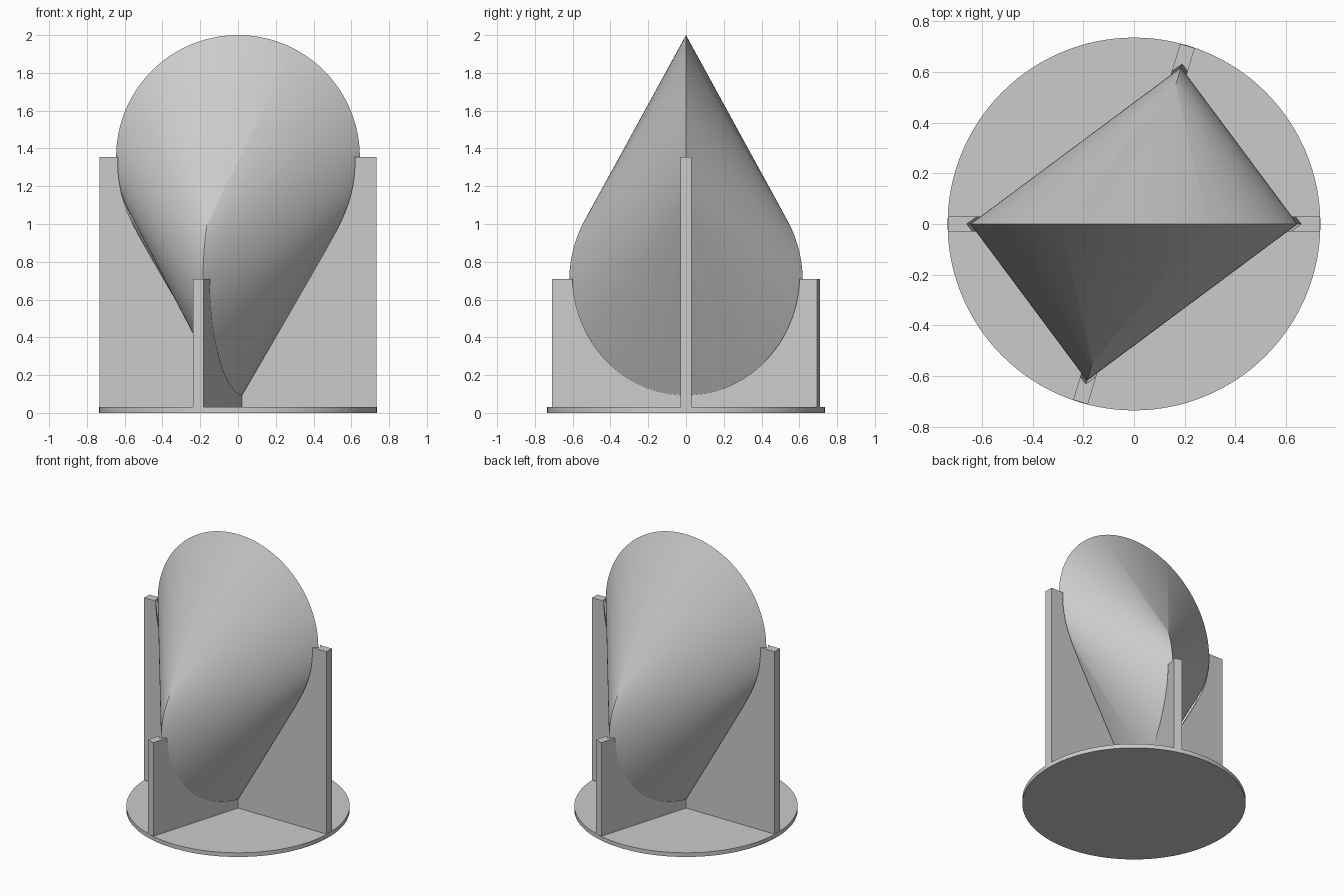
import bpy, bmesh, math
from mathutils import Matrix, Vector

if "Cube" in bpy.data.objects:
    bpy.data.objects.remove(bpy.data.objects["Cube"])

grey = bpy.data.materials.new("plain grey")
grey.use_nodes = True
colour = (0.6, 0.6, 0.6, 1)
grey.diffuse_color = colour
grey.node_tree.nodes["Principled BSDF"].inputs["Base Color"].default_value = colour

RADIUS = 0.645        # radius of both rim circles
HIGH, LOW = 1.355, 0.70
TWIST = math.radians(73.3)
BASE_R, BASE_H = 0.735, 0.03
CLEARANCE = 0.014


def finish(name, bm):
    bmesh.ops.recalc_face_normals(bm, faces=bm.faces)
    mesh = bpy.data.meshes.new(name)
    bm.to_mesh(mesh)
    bm.free()
    mesh.materials.append(grey)
    obj = bpy.data.objects.new(name, mesh)
    bpy.context.collection.objects.link(obj)
    return obj


def select(obj):
    bpy.ops.object.select_all(action='DESELECT')
    obj.select_set(True)
    bpy.context.view_layer.objects.active = obj


def smooth(obj):
    select(obj)
    bpy.ops.object.shade_smooth_by_angle(angle=math.radians(25))


def roller(name, radius, steps=240):
    """Convex skin stretched over two upright circles, one twisted."""
    bm = bmesh.new()
    for height, turn in ((HIGH, 0), (LOW, TWIST)):
        side = Vector((math.cos(turn), math.sin(turn), 0))
        for i in range(steps):
            a = math.tau * i / steps
            up = Vector((0, 0, height + radius * math.cos(a)))
            bm.verts.new(side * radius * math.sin(a) + up)
    bmesh.ops.convex_hull(bm, input=bm.verts)
    loose = [v for v in bm.verts if not v.link_faces]
    bmesh.ops.delete(bm, geom=loose, context='VERTS')
    return finish(name, bm)


# Rolling solid
smooth(roller("twisted_roller", RADIUS))

# Round base plate
bm = bmesh.new()
bmesh.ops.create_cone(bm, cap_ends=True, segments=128, radius1=BASE_R, radius2=BASE_R,
                      depth=BASE_H, matrix=Matrix.Translation((0, 0, BASE_H / 2)))
smooth(finish("base_plate", bm))

# Crossed support walls, hollowed to cradle the solid
cutter = roller("cradle_cutter", RADIUS + CLEARANCE)
cutter.hide_render = True
for name, top, turn in (("tall_support", HIGH, 0), ("short_support", LOW + 0.01, TWIST)):
    bottom = BASE_H - 0.01
    bm = bmesh.new()
    bmesh.ops.create_cube(bm, size=1)
    bmesh.ops.scale(bm, vec=(2 * BASE_R - 0.004, 0.06, top - bottom), verts=bm.verts)
    bmesh.ops.translate(bm, vec=(0, 0, (top + bottom) / 2), verts=bm.verts)
    bmesh.ops.rotate(bm, matrix=Matrix.Rotation(turn, 3, 'Z'), verts=bm.verts)
    wall = finish(name, bm)
    cut = wall.modifiers.new("cradle", 'BOOLEAN')
    cut.operation, cut.solver, cut.object = 'DIFFERENCE', 'EXACT', cutter
    select(wall)
    bpy.ops.object.modifier_apply(modifier=cut.name)
    smooth(wall)
bpy.data.objects.remove(cutter)
